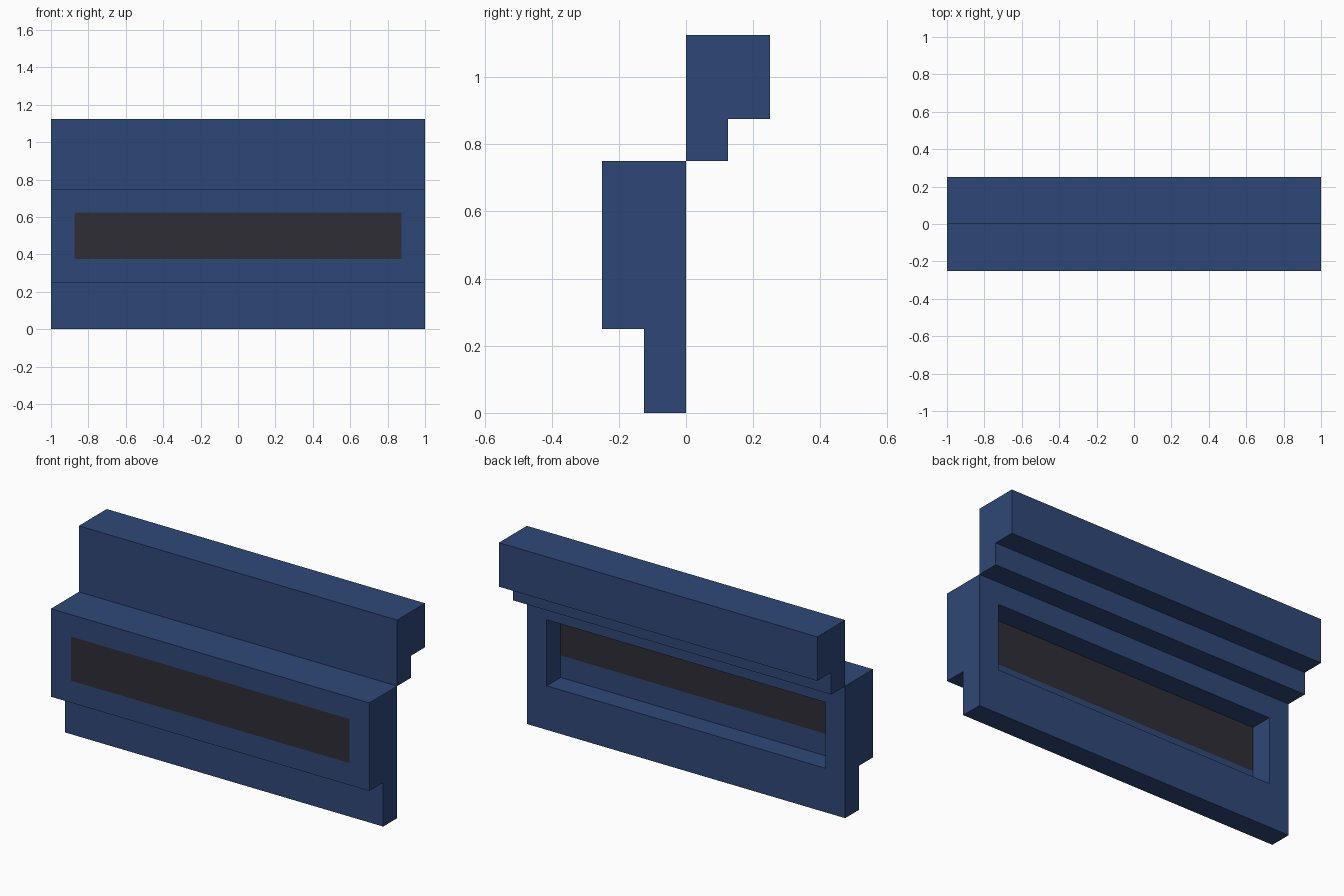
import bpy
import bmesh

if "Cube" in bpy.data.objects:
    bpy.data.objects.remove(bpy.data.objects["Cube"])


def make_material(name, color):
    m = bpy.data.materials.new(name)
    m.diffuse_color = (*color, 1.0)
    m.use_nodes = True
    m.node_tree.nodes["Principled BSDF"].inputs["Base Color"].default_value = m.diffuse_color
    return m


blue = make_material("navy blue", (0.028, 0.064, 0.186))
dark = make_material("dark grey", (0.028, 0.027, 0.037))


def extrude_profile(profile):
    """Extrude a (y, z) outline along the full width in x."""
    bm = bmesh.new()
    face = bm.faces.new([bm.verts.new((-1, y, z)) for y, z in profile])
    new = bmesh.ops.extrude_face_region(bm, geom=[face], use_keep_orig=True)["geom"]
    bmesh.ops.translate(bm, vec=(2, 0, 0),
                        verts=[v for v in new if isinstance(v, bmesh.types.BMVert)])
    bmesh.ops.recalc_face_normals(bm, faces=bm.faces)
    return bm


def finish(bm, name):
    bmesh.ops.recalc_face_normals(bm, faces=bm.faces)
    mesh = bpy.data.meshes.new(name)
    bm.to_mesh(mesh)
    bm.free()
    mesh.materials.append(blue)
    mesh.materials.append(dark)
    ob = bpy.data.objects.new(name, mesh)
    bpy.context.collection.objects.link(ob)
    return ob


# Upper rail: stepped beam overhanging to the back
finish(extrude_profile([(0, 0.75), (0.125, 0.75), (0.125, 0.875),
                        (0.25, 0.875), (0.25, 1.125), (0, 1.125)]), "upper_rail")

# Lower panel: stepped beam overhanging to the front
bm = extrude_profile([(0, 0), (0, 0.75), (-0.25, 0.75),
                      (-0.25, 0.25), (-0.125, 0.25), (-0.125, 0)])

# Cut lines that outline the recess and the window
for co, no in [((-0.875, 0, 0), (1, 0, 0)), ((0.875, 0, 0), (1, 0, 0)),
               ((0, 0, 0.25), (0, 0, 1)), ((0, 0, 0.375), (0, 0, 1)),
               ((0, 0, 0.625), (0, 0, 1))]:
    bmesh.ops.bisect_plane(bm, geom=bm.verts[:] + bm.edges[:] + bm.faces[:],
                           plane_co=co, plane_no=no, dist=1e-5)


def faces_inside(y, z_low, z_high):
    """Faces lying in the plane y, within the window width and a height range."""
    found = []
    for f in bm.faces:
        c = f.calc_center_median()
        if (all(abs(v.co.y - y) < 1e-4 for v in f.verts)
                and abs(c.x) < 0.875 and z_low < c.z < z_high):
            found.append(f)
    return found


# Recess in the back, half the depth of the panel
region = faces_inside(0, 0.25, 0.625)
new = bmesh.ops.extrude_face_region(bm, geom=region)["geom"]
bmesh.ops.translate(bm, vec=(0, -0.125, 0),
                    verts=[v for v in new if isinstance(v, bmesh.types.BMVert)])
bmesh.ops.delete(bm, geom=[f for f in region if f.is_valid], context="FACES_ONLY")

# Dark window on the front and on the recess floor
for y in (-0.25, -0.125):
    for f in faces_inside(y, 0.375, 0.625):
        f.material_index = 1
finish(bm, "lower_panel")
